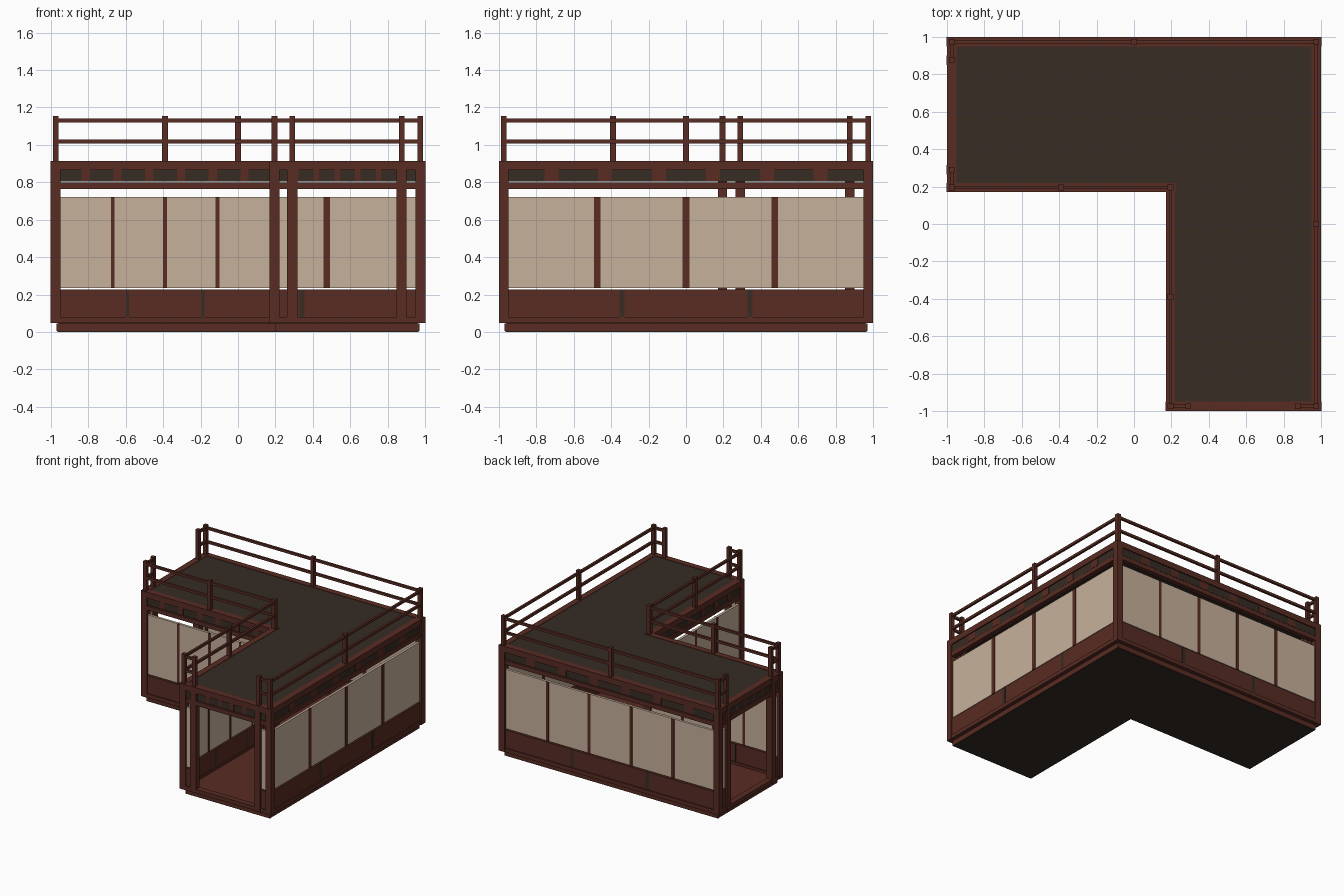
import bpy, bmesh
from mathutils import Vector

if "Cube" in bpy.data.objects:
    bpy.data.objects.remove(bpy.data.objects["Cube"])


def material(name, rgb):
    m = bpy.data.materials.new(name)
    m.diffuse_color = (*rgb, 1)
    m.use_nodes = True
    m.node_tree.nodes["Principled BSDF"].inputs["Base Color"].default_value = m.diffuse_color
    return m


WOOD = material("red brown wood", (0.098, 0.025, 0.017))
DARK = material("dark board", (0.037, 0.025, 0.017))
PAPER = material("cream paper", (0.57, 0.44, 0.33))


def finish(bm, name, mat):
    bmesh.ops.recalc_face_normals(bm, faces=bm.faces)
    me = bpy.data.meshes.new(name)
    bm.to_mesh(me)
    bm.free()
    me.materials.append(mat)
    ob = bpy.data.objects.new(name, me)
    bpy.context.collection.objects.link(ob)
    return ob


def boxes(name, mat, items):
    """One object made of boxes given as (x0, x1, y0, y1, z0, z1)."""
    bm = bmesh.new()
    for x0, x1, y0, y1, z0, z1 in items:
        vs = bmesh.ops.create_cube(bm, size=1)["verts"]
        for v in vs:
            v.co = Vector(((x0 + x1) / 2 + v.co.x * (x1 - x0),
                           (y0 + y1) / 2 + v.co.y * (y1 - y0),
                           (z0 + z1) / 2 + v.co.z * (z1 - z0)))
    return finish(bm, name, mat)


def l_slab(name, mat, out, inn, z0, z1):
    """L-shaped slab: outer edges at +-out, inner edges at inn."""
    pts = [(-out, inn), (inn, inn), (inn, -out), (out, -out), (out, out), (-out, out)]
    bm = bmesh.new()
    f = bm.faces.new([bm.verts.new((x, y, z0)) for x, y in pts])
    r = bmesh.ops.extrude_face_region(bm, geom=[f])
    for v in r["geom"]:
        if isinstance(v, bmesh.types.BMVert):
            v.co.z = z1
    return finish(bm, name, mat)


def strip(axis, line, a, b, t, z0, z1, off=0.0):
    """Box running a..b along an axis, centred on the given wall line."""
    lo, hi = line + off - t / 2, line + off + t / 2
    return (a, b, lo, hi, z0, z1) if axis == "x" else (lo, hi, a, b, z0, z1)


C, I, E = 0.975, 0.195, 0.95   # outer line, inner line, post face


# base, floor, underside and roof
l_slab("base", WOOD, 0.97, 0.20, 0.004, 0.045)
l_slab("underside", DARK, 0.965, 0.205, 0.0, 0.006)
l_slab("floor", WOOD, 0.96, 0.21, 0.04, 0.06)
l_slab("roof", DARK, 0.97, 0.20, 0.87, 0.912)

# wall runs: name, axis, line, start, end, paper seams
runs = [
    ("right", "y", C, -E, E, 4), ("back", "x", C, -E, E, 5),
    ("inner_front", "x", I, -E, 0.17, 4), ("inner_left", "y", I, -E, 0.17, 4),
    ("front_end", "x", C * -1, 0.22, E, 0), ("left_end", "y", C * -1, 0.22, E, 0),
]


def build_run(name, ax, line, a, b, n):
    # sill, middle rail and top beam
    boxes(name + "_beams", WOOD, [
        strip(ax, line, a - .02, b + .02, 0.048, 0.048, 0.08),
        strip(ax, line, a - .02, b + .02, 0.04, 0.765, 0.80),
        strip(ax, line, a - .05, b + .05, 0.05, 0.866, 0.915)])
    # dark transom with brown battens
    boxes(name + "_transom", DARK, [strip(ax, line, a, b, 0.03, 0.805, 0.868)])
    step = (b - a) / 6.6
    mid = (a + b) / 2
    boxes(name + "_transom_battens", WOOD, [
        strip(ax, line, mid + (k - 2.5) * step - step * .13,
              mid + (k - 2.5) * step + step * .13, 0.034, 0.806, 0.867) for k in range(6)])
    # infill: full walls, or only narrow side strips at the open ends
    spans = [(a, b)] if n else [(0.215, 0.27), (0.895, 0.955)]
    boxes(name + "_lower_boards", WOOD, [strip(ax, line, p, q, 0.03, 0.075, 0.226) for p, q in spans])
    boxes(name + "_paper", PAPER, [strip(ax, line, p, q, 0.02, 0.234, 0.722) for p, q in spans])
    if not n:
        return
    w = 0.010 + 0.008 * (b - a > 1.5)
    seams = [a + (b - a) * k / n for k in range(1, n)]
    if n == 5:
        # the back wall has different seams outside and inside
        inside = [a + (b - a) * k / 4 for k in range(1, 4)]
        items = [strip(ax, line, s - .013, s + .013, 0.006, 0.234, 0.722, 0.01) for s in seams]
        items += [strip(ax, line, s - w, s + w, 0.006, 0.234, 0.722, -0.01) for s in inside]
    else:
        items = [strip(ax, line, s - w, s + w, 0.026, 0.234, 0.722) for s in seams]
    boxes(name + "_mullions", WOOD, items)
    # dark joints between the lower boards
    g = w * 0.8
    boxes(name + "_board_joints", DARK, [
        strip(ax, line, s - g, s + g, 0.034, 0.08, 0.224)
        for s in (mid - (b - a) * .18, mid + (b - a) * .18)])


for r in runs:
    build_run(*r)

# structural posts: corners, plus door posts at both open ends
posts = [(C, C), (C, -C), (-C, C), (I, I), (I, -C), (-C, I),
         (0.29, -C), (0.875, -C), (-C, 0.29), (-C, 0.875)]
boxes("posts", WOOD, [(x - .027, x + .027, y - .025, y + .025, 0.047, 0.915) for x, y in posts])

# railing posts
rail_posts = posts + [(C, 0), (0, C), (-0.39, I), (I, -0.39)]
boxes("railing_posts", WOOD, [(x - .015, x + .015, y - .015, y + .015, 0.91, 1.155)
                              for x, y in rail_posts])

# railings, open in the middle of both ends
rails = []
for ax, line, a, b in [("x", C, -C, C), ("y", C, -C, C), ("x", I, -C, I), ("y", I, -C, I),
                       ("x", -C, I, 0.29), ("x", -C, 0.875, C),
                       ("y", -C, I, 0.29), ("y", -C, 0.875, C)]:
    for z in (1.018, 1.131):
        rails.append(strip(ax, line, a, b, 0.018, z - .01, z + .01))
boxes("railings", WOOD, rails)
